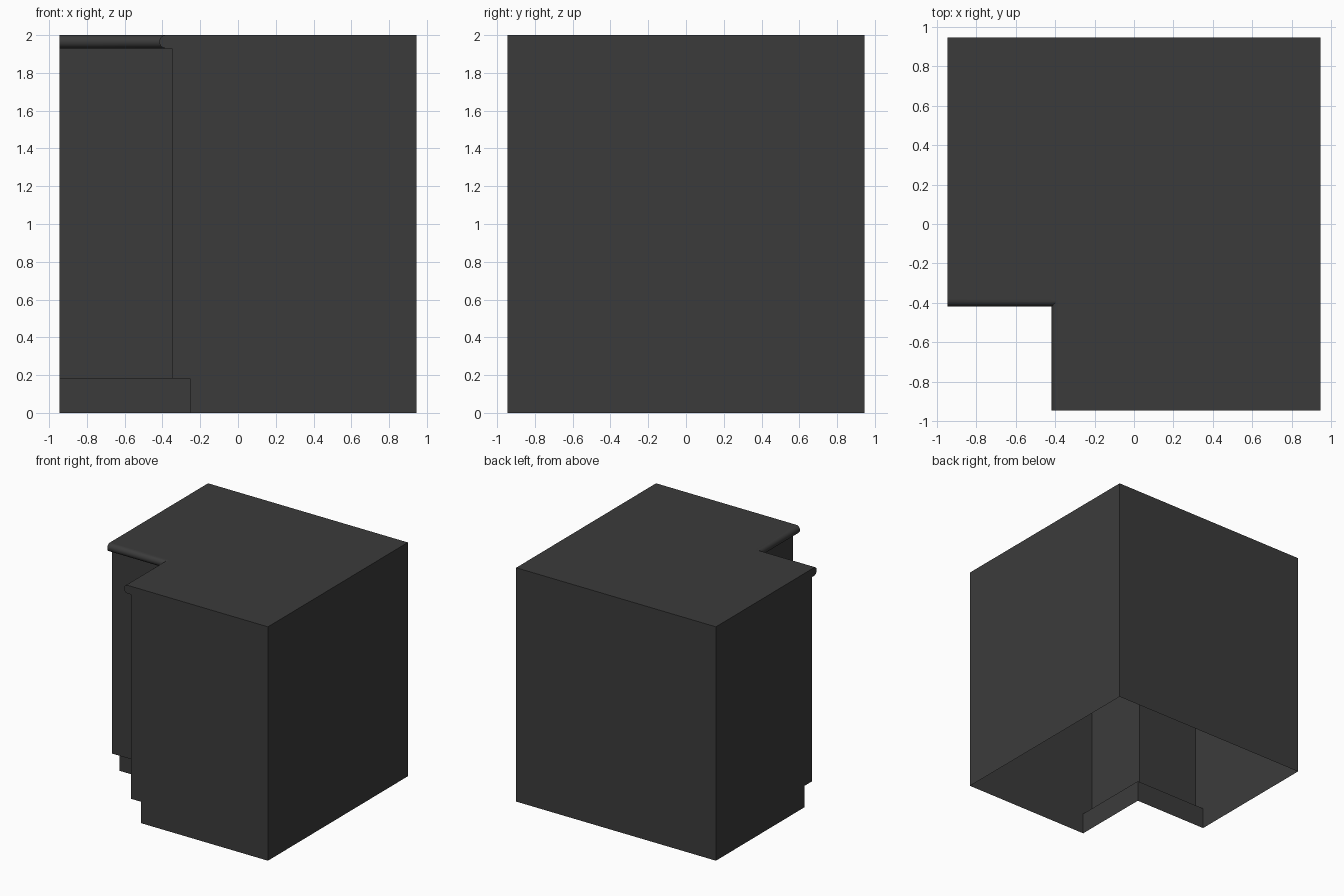
import bpy
import bmesh
import math

if "Cube" in bpy.data.objects:
    bpy.data.objects.remove(bpy.data.objects["Cube"], do_unlink=True)

HALF = 0.945      # half of the square footprint
TOP = 2.0         # overall height
KICK = -0.254     # recessed plinth line
DOOR = -0.35      # door front line
KICK_TOP = 0.183
SLAB_LOW = 1.93   # underside of the worktop
NOSE = (TOP - SLAB_LOW) / 2
EDGE = -0.417     # foremost line of the worktop

grey = bpy.data.materials.new("charcoal_grey")
colour = (0.044, 0.044, 0.044, 1)
grey.diffuse_color = colour
grey.use_nodes = True
grey.node_tree.nodes["Principled BSDF"].inputs["Base Color"].default_value = colour


def build(name, faces):
    """Make an object from a list of faces, each a list of points."""
    bm = bmesh.new()
    for points in faces:
        bm.faces.new([bm.verts.new(p) for p in points])
    bmesh.ops.remove_doubles(bm, verts=bm.verts, dist=0.0001)
    mesh = bpy.data.meshes.new(name)
    bm.to_mesh(mesh)
    bm.free()
    mesh.materials.append(grey)
    obj = bpy.data.objects.new(name, mesh)
    bpy.context.collection.objects.link(obj)
    return obj


def notch_sweep(profile):
    """Sweep an (offset, z) profile around the inner corner, mitred."""
    faces = []
    for (d0, z0), (d1, z1) in zip(profile, profile[1:]):
        low = [(-HALF, d0, z0), (d0, d0, z0), (d0, -HALF, z0)]
        high = [(-HALF, d1, z1), (d1, d1, z1), (d1, -HALF, z1)]
        for i in range(2):
            faces.append([low[i], low[i + 1], high[i + 1], high[i]])
    return faces


# Stepped profile of the notch: plinth, doors, rounded worktop edge
plinth = [(KICK, 0), (KICK, KICK_TOP)]
doors = [(KICK, KICK_TOP), (DOOR, KICK_TOP), (DOOR, SLAB_LOW)]
steps = 12
nose = [(DOOR, SLAB_LOW)]
for i in range(steps + 1):
    a = math.pi * i / steps
    nose.append((EDGE + NOSE - NOSE * math.sin(a),
                 SLAB_LOW + NOSE - NOSE * math.cos(a)))

build("plinth", notch_sweep(plinth))
build("door_fronts", notch_sweep(doors))

# Worktop: rounded front edge and L-shaped top
d = EDGE + NOSE
top = [(-HALF, d, TOP), (d, d, TOP), (d, -HALF, TOP),
       (HALF, -HALF, TOP), (HALF, HALF, TOP), (-HALF, HALF, TOP)]
worktop = build("worktop", notch_sweep(nose) + [top])
bpy.ops.object.select_all(action="DESELECT")
worktop.select_set(True)
bpy.context.view_layer.objects.active = worktop
bpy.ops.object.shade_smooth_by_angle(angle=math.radians(30))
for face in worktop.data.polygons:
    if abs(face.normal.z) > 0.999:
        face.use_smooth = False

# Outer panels: two profiled ends and two plain walls, open underneath
outline = plinth + doors[1:] + nose[1:] + [(HALF, TOP), (HALF, 0)]
build("front_end_panel", [[(u, -HALF, z) for u, z in reversed(outline)]])
build("right_end_panel", [[(-HALF, u, z) for u, z in outline]])
build("back_panel", [[(HALF, HALF, 0), (-HALF, HALF, 0),
                      (-HALF, HALF, TOP), (HALF, HALF, TOP)]])
build("left_panel", [[(HALF, -HALF, 0), (HALF, HALF, 0),
                      (HALF, HALF, TOP), (HALF, -HALF, TOP)]])
